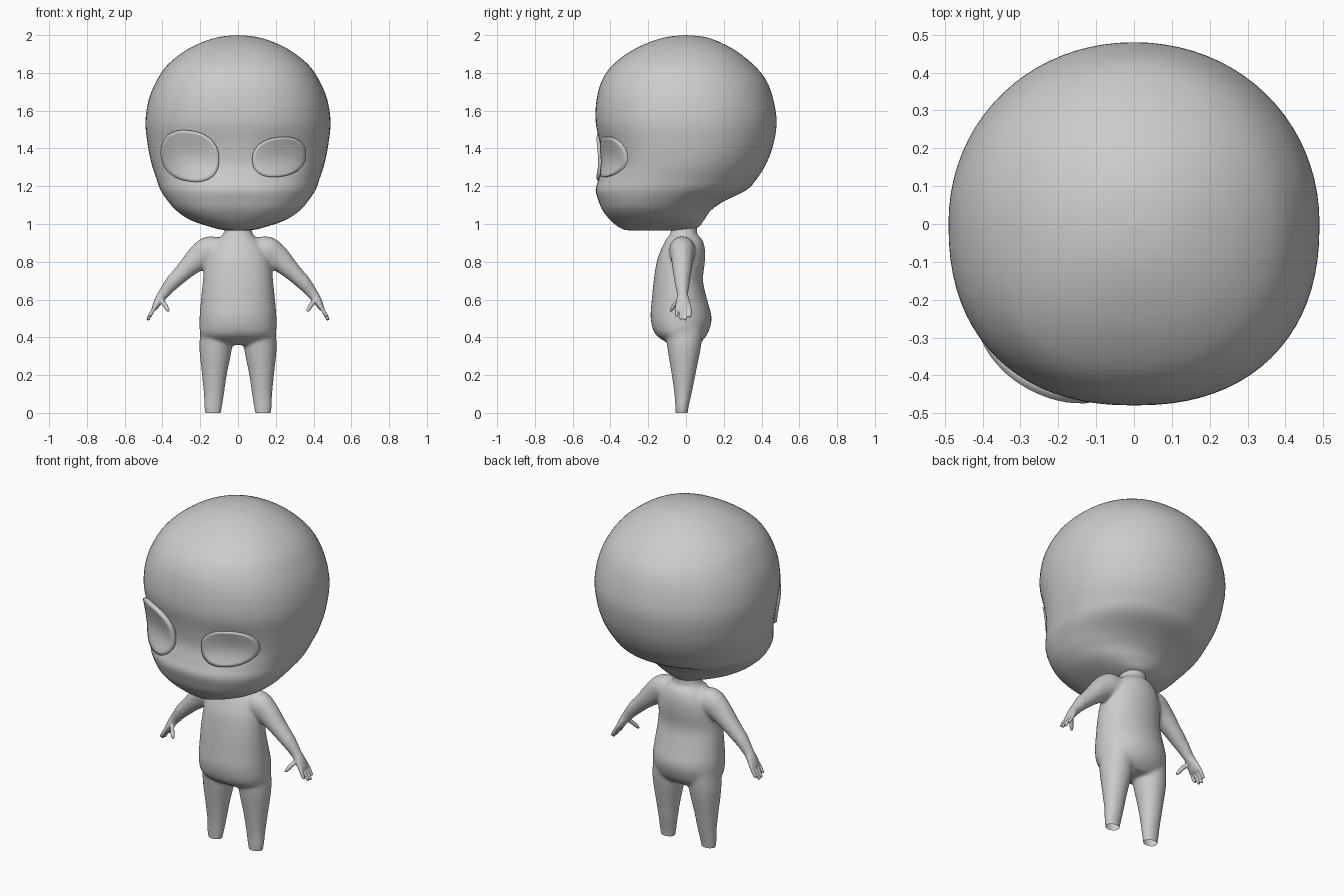
import bpy, bmesh
from math import sin, cos, pi, exp
from mathutils import Vector
from mathutils.bvhtree import BVHTree

if "Cube" in bpy.data.objects:
    bpy.data.objects.remove(bpy.data.objects["Cube"])

clay = bpy.data.materials.new("plain grey")
clay.use_nodes = True
GREY = (0.6, 0.6, 0.6, 1)
clay.diffuse_color = GREY
clay.node_tree.nodes["Principled BSDF"].inputs["Base Color"].default_value = GREY


def spow(v, p):
    return (1 if v >= 0 else -1) * abs(v) ** p


def smooth_rows(rows, steps):
    """Catmull-Rom interpolation of profile rows."""
    out = []
    for i in range(len(rows) - 1):
        a, b = rows[max(i - 1, 0)], rows[i]
        c, d = rows[i + 1], rows[min(i + 2, len(rows) - 1)]
        for s in range(steps):
            t = s / steps
            out.append([0.5 * (2 * q + (r - p) * t + (2 * p - 5 * q + 4 * r - u) * t * t
                               + (3 * q - p - 3 * r + u) * t ** 3)
                        for p, q, r, u in zip(a, b, c, d)])
    return out + [list(rows[-1])]


def skin(bm, rings):
    """Bridge point rings and close both ends."""
    loops = [[bm.verts.new(p) for p in ring] for ring in rings]
    n = len(loops[0])
    for a, b in zip(loops, loops[1:]):
        for i in range(n):
            bm.faces.new((a[i], a[(i + 1) % n], b[(i + 1) % n], b[i]))
    bm.faces.new(loops[0][::-1])
    bm.faces.new(loops[-1])


def loft(bm, rows, n=48, steps=5, square=2.0, side=1):
    """Stack rings from rows of (height, half width, front, back, centre x)."""
    rings = []
    for z, w, f, b, cx in smooth_rows(rows, steps):
        w = max(w, 0.001)
        ring = []
        for i in range(n):
            a = 2 * pi * i / n
            p = 2 / (square if sin(a) < 0 else 2.05)
            ring.append((side * (cx + w * spow(cos(a), p)),
                         (f + b) / 2 + (b - f) / 2 * spow(sin(a), p), z))
        rings.append(ring)
    skin(bm, rings)


def tube(bm, path, side=1, n=20, steps=5):
    """Round limb through rows of (x, y, z, radius in y, thickness radius)."""
    rows = smooth_rows(path, steps)
    rings = []
    for i, (x, y, z, ry, rt) in enumerate(rows):
        p, q = rows[max(i - 1, 0)], rows[min(i + 1, len(rows) - 1)]
        t = Vector((q[0] - p[0], 0, q[2] - p[2])).normalized()
        rings.append([(side * (x + t.z * rt * cos(2 * pi * k / n)),
                       y + ry * sin(2 * pi * k / n),
                       z - t.x * rt * cos(2 * pi * k / n)) for k in range(n)])
    skin(bm, rings)


def finish(name, bm):
    bmesh.ops.recalc_face_normals(bm, faces=bm.faces)
    for f in bm.faces:
        f.smooth = True
    me = bpy.data.meshes.new(name)
    bm.to_mesh(me)
    bm.free()
    me.materials.append(clay)
    ob = bpy.data.objects.new(name, me)
    bpy.context.collection.objects.link(ob)
    return ob


# Head: wide cranium, narrow chin, shallow eye hollows
head_rows = [(.966, 0, -.2, -.18), (.966, .06, -.3, -.02), (.98, .13, -.35, .06),
             (1.02, .25, -.4, .095), (1.07, .325, -.44, .13), (1.12, .37, -.462, .2),
             (1.18, .41, -.478, .32), (1.24, .432, -.462, .375), (1.32, .458, -.445, .425),
             (1.42, .478, -.455, .462), (1.54, .49, -.478, .48), (1.66, .472, -.473, .462),
             (1.76, .43, -.445, .425), (1.84, .375, -.39, .36), (1.91, .29, -.3, .275),
             (1.96, .195, -.2, .185), (1.99, .1, -.1, .1), (2, 0, 0, 0)]
bm = bmesh.new()
loft(bm, [r + (0,) for r in head_rows], n=80, square=2.3)
for v in bm.verts:
    if v.co.y < -.1:
        d = ((abs(v.co.x) - .24) / .12) ** 2 + ((v.co.z - 1.36) / .1) ** 2
        v.co.y += .018 * exp(-d)
bmesh.ops.recalc_face_normals(bm, faces=bm.faces)
head_tree = BVHTree.FromBMesh(bm)
finish("head", bm)


# Eyes: thin curved shells following the face, the right one larger
def eye(name, cx, cz, rx, rz, shear, lift):
    bm = bmesh.new()
    n, rings = 40, []
    for k in range(9):
        r = max(min(k, 7) / 7, .01)
        ring = []
        for i in range(n):
            a = 2 * pi * i / n
            dx = rx * r * spow(cos(a), .87)
            x, z = cx + dx, cz + rz * r * spow(sin(a), .87) + shear * dx
            hit = head_tree.ray_cast(Vector((x, -2, z)), Vector((0, 1, 0)))[0]
            ring.append((x, hit.y - lift + (lift + .01 if k == 8 else 0), z))
        rings.append(ring)
    skin(bm, rings)
    finish(name, bm)


eye("right_eye", -.255, 1.36, .155, .135, -.12, .03)
eye("left_eye", .218, 1.355, .143, .105, .1, .012)

# Body: torso with neck, legs, arms and hands fused into one skin
bm = bmesh.new()
loft(bm, [(.36, .1, -.08, .06, 0), (.38, .17, -.115, .085, 0), (.42, .2, -.165, .115, 0),
          (.5, .204, -.187, .136, 0), (.6, .196, -.181, .112, 0), (.7, .186, -.171, .09, 0),
          (.8, .175, -.155, .1, 0), (.87, .15, -.13, .1, 0), (.92, .11, -.105, .085, 0),
          (.945, .08, -.085, .06, 0), (1, .065, -.075, .06, 0), (1.04, .06, -.07, .06, 0)],
     square=2.2)
for side in (1, -1):
    loft(bm, [(.46, .08, -.11, .09, .115), (.35, .087, -.1, .08, .118),
              (.2, .066, -.076, .05, .125), (.1, .054, -.062, .03, .1275),
              (.03, .048, -.057, .014, .132), (-.03, .036, -.054, .008, .132)],
         n=32, side=side)
    # Arm and palm
    tube(bm, [(.08, -.02, .86, .06, .06), (.15, -.02, .86, .07, .076),
              (.21, -.02, .82, .06, .068), (.28, -.02, .755, .051, .05),
              (.345, -.02, .69, .041, .04), (.395, -.018, .63, .029, .029),
              (.42, -.016, .595, .036, .023), (.438, -.016, .562, .042, .017),
              (.446, -.016, .548, .036, .012)], side)
    # Fingers
    for j, tip in enumerate((.508, .492, .49, .505)):
        y = -.05 + .0235 * j
        tube(bm, [(.432, y * .9, .575, .009, .01), (.452, y, .54, .009, .011),
                  (.476 - (tip - .49) * .5, y, tip + .006, .008, .009),
                  (.479 - (tip - .49) * .5, y, tip, .004, .004)], side, n=12)
    # Thumb
    tube(bm, [(.41, -.03, .6, .014, .014), (.39, -.058, .575, .013, .013),
              (.373, -.076, .548, .011, .011), (.366, -.081, .535, .005, .005)], side, n=12)
body = finish("body", bm)
remesh = body.modifiers.new("fuse", "REMESH")
remesh.mode = "VOXEL"
remesh.voxel_size = .0055
fused = body.evaluated_get(bpy.context.evaluated_depsgraph_get())
bm = bmesh.new()
bm.from_mesh(fused.to_mesh())
fused.to_mesh_clear()
bpy.data.objects.remove(body)

# Soften the joints strongly on the trunk and lightly on the hands
trunk = [v for v in bm.verts if abs(v.co.x) < .36]
for i in range(24):
    bmesh.ops.smooth_vert(bm, verts=trunk if i > 1 else bm.verts, factor=.5,
                          use_axis_x=True, use_axis_y=True, use_axis_z=True)

# Open leg ends, cut flat at the ground
bmesh.ops.bisect_plane(bm, geom=bm.verts[:] + bm.edges[:] + bm.faces[:],
                       plane_co=(0, 0, 0), plane_no=(0, 0, 1), clear_inner=True)
finish("body", bm)
